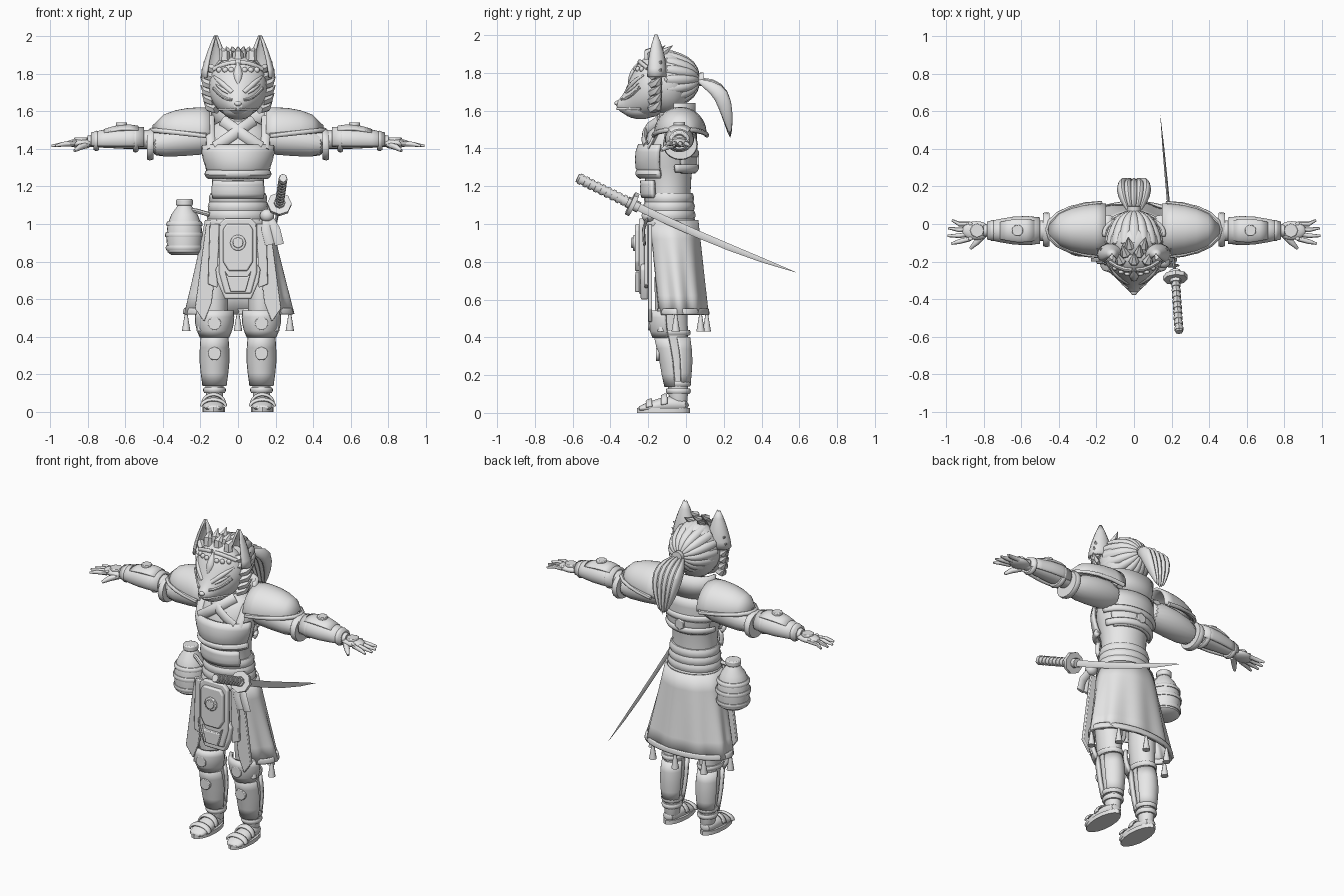
import bpy, bmesh
from math import sin, cos, pi, radians, sqrt
from mathutils import Vector, Matrix

cube = bpy.data.objects.get("Cube")
if cube:
    bpy.data.objects.remove(cube, do_unlink=True)

GREY = (.8, .8, .8, 1)
grey = bpy.data.materials.new("plain grey")
grey.use_nodes = True
grey.diffuse_color = GREY
grey.node_tree.nodes["Principled BSDF"].inputs["Base Color"].default_value = GREY
parts = []
PLACE = {"x": lambda t, u, v: (t, u, v), "y": lambda t, u, v: (u, t, v), "z": lambda t, u, v: (u, v, t)}
ROUND, FRONT, BACK, TOP, SKIRT = (0, 360), (195, 345), (15, 165), (-35, 215), (-50, 230)


def add(name, bm, mirror=False, thick=0, bevel=0, level=0):
    bmesh.ops.recalc_face_normals(bm, faces=bm.faces)
    mesh = bpy.data.meshes.new(name)
    bm.to_mesh(mesh)
    bm.free()
    mesh.materials.append(grey)
    obj = bpy.data.objects.new(name, mesh)
    bpy.context.collection.objects.link(obj)
    if thick:
        solid = obj.modifiers.new("thickness", "SOLIDIFY")
        solid.thickness, solid.offset = thick, 0
    if bevel:
        edge = obj.modifiers.new("edge", "BEVEL")
        edge.width, edge.segments = bevel, 2
    if level:
        subdivision = obj.modifiers.new("rounding", "SUBSURF")
        subdivision.levels = subdivision.render_levels = level
    if mirror:
        obj.modifiers.new("both_sides", "MIRROR")
    parts.append(obj)


def skin(bm, rows, closed=True):
    count = len(rows[0])
    for low, high in zip(rows, rows[1:]):
        for k in range(count if closed else count - 1):
            j = (k + 1) % count
            bm.faces.new((low[k], low[j], high[j], high[k]))
    if closed:
        bm.faces.new(rows[0])
        bm.faces.new(rows[-1])


def blend(rows, t):
    rows = sorted(rows)
    for a, b in zip(rows, rows[1:]):
        if t <= b[0]:
            s = (t - a[0]) / (b[0] - a[0])
            return tuple(p + (q - p) * s for p, q in zip(a, b))
    return (t, *rows[-1][1:])


def loft(name, profile, span=None, gap=0, arc=ROUND, n=20, fold=0, **options):
    """Skin a profile, or wrap a layer with a gap around a span of it."""
    axis, centre, rows = profile
    if span:
        start, end = span
        rows = [blend(rows, start + (end - start) * k / 4) for k in range(5)]
    closed = arc == ROUND
    bm, loops = bmesh.new(), []
    for i, (t, other, wide, tall) in enumerate(rows):
        lift = gap * (.6 + .4 * sin(pi * i / (len(rows) - 1)))
        loop = []
        for k in range(n if closed else n + 1):
            a = radians(arc[0] + (arc[1] - arc[0]) * k / n)
            s = 1 + fold * i * cos(9 * a)
            u, v = centre + (wide + lift) * s * cos(a), other + (tall + lift) * s * sin(a)
            loop.append(bm.verts.new(PLACE[axis](t, u, v)))
        loops.append(loop)
    skin(bm, loops, closed)
    add(name, bm, **options)


def sweep(name, points, wide, tall=None, taper=0, lens=False, n=8, **options):
    """Tube along points, narrowing to the end (taper) or to both ends (lens)."""
    points = [Vector(p) for p in points]
    tall = tall or wide
    whole = points[-1] - points[0]
    side = Vector((0, 1, 0)) if abs(whole.x) > max(abs(whole.y), abs(whole.z)) else Vector((1, 0, 0))
    bm, loops, last = bmesh.new(), [], len(points) - 1
    for i, p in enumerate(points):
        along = (points[min(i + 1, last)] - points[max(i - 1, 0)]).normalized()
        up = along.cross(side).normalized()
        out = up.cross(along)
        size = max(.1, sin(pi * i / last)) if lens else 1 - taper * (i / last) ** 4
        loops.append([bm.verts.new(p + size * (out * wide * cos(2 * pi * k / n) + up * tall * sin(2 * pi * k / n)))
                      for k in range(n)])
    skin(bm, loops)
    add(name, bm, **options)


def plate(name, outline, low, high, axis="y", **options):
    bm = bmesh.new()
    skin(bm, [[bm.verts.new(PLACE[axis](t, u, v)) for u, v in outline] for t in (low, high)])
    add(name, bm, **options)


def both(half):
    return half + [(-u, v) for u, v in reversed(half)]


def disc(name, centre, radius, depth=.02, axis="y", n=20, **options):
    bm = bmesh.new()
    turn = Matrix.Rotation(pi / 2, 4, "X") if axis == "y" else Matrix()
    bmesh.ops.create_cone(bm, cap_ends=True, segments=n, radius1=radius, radius2=radius, depth=depth,
                          matrix=Matrix.Translation(centre) @ turn)
    add(name, bm, bevel=depth / 5, **options)


def ball(name, centre, size, **options):
    bm = bmesh.new()
    bmesh.ops.create_uvsphere(bm, u_segments=20, v_segments=12, radius=1,
                              matrix=Matrix.Translation(centre) @ Matrix.Diagonal((*size, 1)))
    add(name, bm, **options)


# Profiles: axis, fixed centre, then rows of position, other centre and two radii
TORSO = ("z", 0, [(.96, -.09, .16, .13), (1.2, -.09, .13, .11), (1.3, -.1, .15, .14), (1.4, -.1, .18, .14),
                  (1.5, -.08, .17, .12), (1.56, -.07, .1, .08)])
LEG = ("z", .125, [(.9, -.08, .07, .09), (.55, -.08, .08, .09), (.4, -.07, .055, .08), (.3, -.05, .06, .07),
                   (.1, -.04, .045, .05), (.02, -.04, .045, .05)])
FOOT = ("y", .13, [(.02, .04, .04, .03), (-.08, .05, .05, .05), (-.2, .03, .06, .03), (-.26, .02, .04, .01)])
ARM = ("x", -.035, [(.4, 1.45, .05, .05), (.6, 1.45, .06, .05), (.8, 1.44, .03, .03)])
SLEEVE = ("x", -.03, [(.1, 1.46, .09, .09), (.3, 1.45, .09, .09), (.48, 1.42, .08, .07)])
MASK = ("y", 0, [(-.37, .02, .02, .02), (-.33, .02, .05, .05), (-.29, .07, .09, .11), (-.25, .1, .13, .15),
                 (-.2, .12, .16, .17), (-.1, .13, .16, .17)])
MASK = ("y", 0, [(y, 1.61 + lift, wide, tall) for y, lift, wide, tall in MASK[2]])


def on_torso(x, z):
    _, y, wide, deep = blend(TORSO[2], z)
    return x, y - deep * sqrt(max(0, 1 - (x / wide) ** 2)) - .01, z


def on_mask(x, z):
    y = MASK[2][0][0]
    while y < -.12:
        _, middle, wide, tall = blend(MASK[2], y)
        if (x / wide) ** 2 + ((z - middle) / tall) ** 2 < 1:
            break
        y += .005
    return x, y, z


# Body, neck and torso armour
loft("torso", TORSO, level=1)
sweep("neck", [(0, -.08, 1.5), (0, -.1, 1.7)], .055)
loft("collar", ("z", 0, [(1.5, -.05, .14, .09), (1.64, -.05, .16, .09)]), arc=(-10, 190), thick=.02)
loft("chest_plate", TORSO, (1.26, 1.42), .02, FRONT, thick=.02)
loft("chest_rim", TORSO, (1.25, 1.28), .03, FRONT, thick=.025)
loft("belly_plate", TORSO, (1.14, 1.23), .03, (215, 325), thick=.025)
loft("back_plate", TORSO, (1.27, 1.5), .01, (30, 150), thick=.02)
for z in (1.28, 1.36):
    loft("back_strap", TORSO, (z, z + .03), .02, BACK, thick=.02)
disc("back_buckle", (0, .06, 1.33), .035, n=6)
for i in range(4):
    z = .98 + .045 * i
    loft("waist_wrap", TORSO, (z, z + .05), .018)
for s in (1, -1):
    sweep("lapel", [on_torso(s * (.08 - .05 * k), 1.55 - .035 * k) for k in range(5)], .015, .03)
    sweep("shoulder_strap", [on_torso(s * .14, 1.4), on_torso(s * .15, 1.5), (s * .15, -.06, 1.57), (s * .14, .04, 1.5)],
          .025, .012)

# Skirt, hanging cloth and apron
steps = [k / 5 for k in range(6)]
flare = ("z", 0, [(1.02 - s / 2, -.08 + s / 20, .17 + s / 9, .14) for s in steps])
loft("skirt", flare, arc=SKIRT, n=60, fold=.01, thick=.012)
loft("skirt_hem", flare, (.52, .55), .005, SKIRT, n=60, thick=.02)
plate("side_panels", [(.09, 1), (.17, 1), (.23, .55), (.18, .48), (.14, .58)], -.2, -.18, mirror=True, bevel=.004)
plate("side_guards", [(.1, 1), (.15, 1), (.16, .68), (.11, .66)], -.22, -.2, mirror=True, bevel=.005)
plate("apron", both([(.07, 1.03), (.1, 1), (.1, .74), (.07, .63)]), -.25, -.22, bevel=.008)
plate("apron_top_plate", both([(.06, 1), (.08, .97), (.08, .8), (.05, .75)]), -.27, -.24, bevel=.008)
plate("apron_foot_plate", both([(.1, .79), (.12, .76), (.11, .69), (.07, .6)]), -.24, -.2, bevel=.008)
plate("apron_lower_plate", both([(.05, .72), (.07, .75), (.04, .64)]), -.27, -.24, bevel=.005)
for radius, y in ((.042, -.27), (.028, -.28)):
    disc("apron_ring", (0, y, .9), radius)
for degrees in (-45, -10, 50, 90, 130, 190, 225):
    a = radians(degrees)
    y = -.03 + .14 * sin(a)
    loft("tassel", ("z", .28 * cos(a), [(.53 - s / 10, y, .006 + s / 60, .006 + s / 60) for s in steps]), n=8)

# Legs, guards and sandals
loft("legs", LEG, mirror=True, level=1)
loft("knee_guards", LEG, (.4, .54), .03, FRONT, thick=.02, mirror=True)
loft("shin_guards", LEG, (.14, .41), .015, FRONT, thick=.02, mirror=True)
loft("calf_guards", LEG, (.15, .4), .008, BACK, thick=.015, mirror=True)
for name, z, y in (("knee_studs", .47, -.19), ("shin_studs", .31, -.15)):
    disc(name, (LEG[1], y, z), .035, mirror=True)
for z in (.1, .14, .41):
    loft("leg_bands", LEG, (z, z + .03), .015, mirror=True)
loft("feet", FOOT, mirror=True, level=1)
for y in (-.1, -.18):
    loft("sandal_straps", FOOT, (y, y - .03), .008, (0, 180), thick=.01, mirror=True)
circle = [2 * pi * k / 16 for k in range(16)]
plate("sandal_soles", [(.13 + .06 * cos(a), -.12 + .14 * sin(a)) for a in circle], 0, .025, axis="z", mirror=True)

# Arms and shoulder guards
loft("sleeves", SLEEVE, mirror=True, level=1)
loft("sleeve_cuffs", SLEEVE, (.45, .485), .012, mirror=True)
dome = [(.15 + .3 * s, 1.48 + s / 50, .13 * sqrt(1.02 - s * s), .13 * sqrt(1.02 - s * s)) for s in steps]
loft("shoulder_guards", ("x", -.03, dome), arc=(-5, 185), thick=.016, mirror=True)
rim = [pi * k / 10 for k in range(-5, 6)]
sweep("shoulder_rims", [(.17 + .29 * cos(a), -.03 + .14 * sin(a), 1.47 + .03 * cos(a)) for a in rim], .013, mirror=True)
loft("forearms", ARM, mirror=True)
loft("bracers", ARM, (.5, .78), .013, TOP, thick=.015, mirror=True)
loft("bracer_ridges", ARM, (.53, .71), .025, (45, 135), thick=.015, mirror=True)
disc("bracer_studs", (.62, ARM[1], 1.53), .03, axis="z", mirror=True)
for x in (.53, .74):
    loft("bracer_bands", ARM, (x, x + .03), .02, mirror=True)

# Hands, with fanned fingers
ball("palms", (.84, ARM[1], 1.43), (.075, .05, .024), mirror=True)
disc("hand_guards", (.835, ARM[1], 1.45), .038, axis="z", n=8, mirror=True)
for i in range(4):
    y = -.026 * i
    reach = 1 - .02 * abs(i - 1.6)
    ball("knuckle_studs", (.87, y, 1.44), (.012, .01, .008), mirror=True)
    sweep("fingers", [(.87, y, 1.427), (.93, y * 1.2, 1.425), (reach, y * 1.6 + .02, 1.415)], .013, taper=.5, mirror=True)
sweep("thumbs", [(.8, -.06, 1.42), (.84, -.1, 1.41), (.87, -.13, 1.39)], .017, taper=.5, mirror=True)

# Mask with ears and cheek fur
ball("skull", (0, -.1, 1.75), (.15, .13, .17))
loft("mask", MASK, n=24, level=1)
ball("jaw", (0, -.24, 1.61), (.085, .1, .055))
ball("nose", (0, -.365, 1.64), (.018, .014, .013))
sweep("brows", [on_mask(.03 + .025 * k, 1.7 + .022 * k) for k in range(5)], .011, .014, taper=.7, mirror=True)
sweep("eyes", [on_mask(.035 + .022 * k, 1.685 + .015 * k) for k in range(5)], .01, lens=True, mirror=True)
sweep("cheek_ridges", [on_mask(.03 + .025 * k, 1.66 + .004 * k * k) for k in range(5)], .008, mirror=True)
sweep("muzzle_lines", [on_mask(.01 + .03 * k, 1.61) for k in range(4)], .007, mirror=True)
sweep("forehead_crest", [on_mask(0, 1.74 + .03 * k) for k in range(5)], .024, .016, lens=True)
sweep("mask_crown", [on_mask(.01 + .04 * k, 1.86 - .004 * k * k) for k in range(4)], .012, mirror=True)
for x in (.035, .068, .1):
    ball("forehead_studs", on_mask(x, 1.82), (.015, .012, .015), mirror=True)
ear = [(1.78 + .22 * s, -.16, .005 + .07 * (1 - s ** 1.4), .004 + .05 * (1 - s * s)) for s in steps]
loft("ears", ("z", .118, ear), arc=SKIRT, n=12, thick=.012, mirror=True)
for i in range(6):
    z = 1.61 + .042 * i
    out = .03 * sin(pi * (i + 1) / 7)
    sweep("cheek_fur", [(.1 + out, -.18, z), (.14 + out, -.15, z + .01), (.17 + out, -.13, z + .045)],
          .03, .025, taper=.95, n=6, mirror=True)

# Hair gathered into a ponytail
for i in range(7):
    x, y = .024 * (i - 3), -.2 + .04 * (i % 3)
    sweep("fringe_tuft", [(x, y, 1.87), (x, y, 1.91), (x * 1.3, y + .05, 1.945)], .03, .025, taper=.95, n=6)
for a in circle:
    sweep("hair_lock", [(r * sin(a), y, 1.765 + r * cos(a)) for r, y in ((.14, -.13), (.11, -.03), (.08, .03), (.02, .07))],
          .034, taper=.7, level=1)
ball("hair_core", (0, -.03, 1.765), (.11, .085, .12))
sweep("hair_tie", [(0, .065, 1.765), (0, .095, 1.767)], .035, n=16)
for i in range(-2, 3):
    x, drop = i * .03, abs(i) * .01
    sweep("ponytail_lock", [(x / 3, .05, 1.765), (x, .13, 1.75 - drop), (x * 1.2, .19, 1.69), (x, .22, 1.58),
                            (x / 3, .235, 1.45 + drop)], .028, .05, lens=True, level=1)

# Flask on the belt
side, depth = -.285, -.07
flask = [(z, depth, r, r) for z, r in ((.835, .07), (.85, .09), (.93, .097), (1, .09), (1.05, .07), (1.1, .035))]
loft("flask", ("z", side, flask), n=24)
for z in (.86, .93, .99):
    loft("flask_band", ("z", side, flask), (z, z + .025), .008, n=24)
disc("flask_cap", (side, depth, 1.115), .045, .035, axis="z")
sweep("flask_cord", [(side, depth, 1.08), (-.22, -.1, 1.07), (-.15, -.14, 1.05)], .012)

# Sword with belt knot
hilt, guard, tip = Vector((.24, -.575, 1.245)), Vector((.22, -.285, 1.105)), Vector((.14, .58, .745))
along = (guard - hilt).normalized()
sag = Vector((0, 0, -.06))
sweep("sword_blade", [guard.lerp(tip, s) + sag * s * (1 - s) for s in steps], .008, .02, taper=.95, n=4)
sweep("sword_grip", [hilt, guard], .02, .024)
for i in range(9):
    start = hilt + along * (.01 + .032 * i)
    sweep("grip_wrap", [start, start + along * .018], .024, .029)
sweep("sword_guard", [guard - along * .012, guard + along * .012], .065)
sweep("guard_collar", [guard - along * .03, guard + along * .04], .03)
knot = (.155, -.2, 1.045)
ball("belt_knot", knot, (.038, .035, .035))
for x in (.17, .22):
    sweep("knot_tail", [knot, (x - .02, -.225, .97), (x, -.22, .89)], .025, .008)

# Smooth shading with crisp edges
bpy.ops.object.select_all(action="DESELECT")
for obj in parts:
    obj.select_set(True)
bpy.context.view_layer.objects.active = parts[0]
bpy.ops.object.shade_smooth_by_angle(angle=radians(45))
